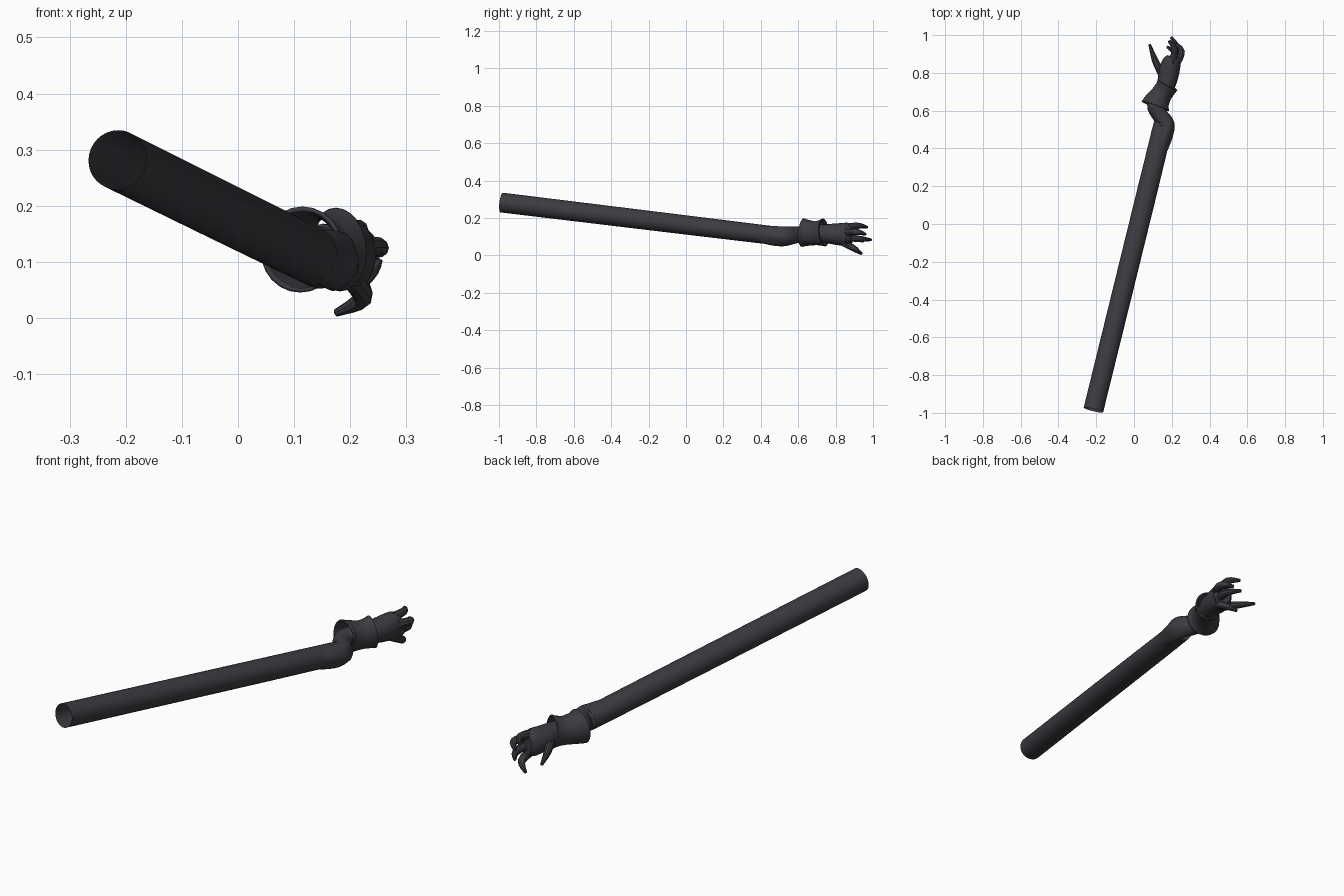
import bpy, bmesh, math
from mathutils import Vector

cube = bpy.data.objects.get("Cube")
if cube:
    bpy.data.objects.remove(cube, do_unlink=True)

mat = bpy.data.materials.new("charcoal")
mat.use_nodes = True
COLOUR = (0.045, 0.044, 0.052, 1)
mat.diffuse_color = COLOUR
mat.node_tree.nodes["Principled BSDF"].inputs["Base Color"].default_value = COLOUR


def spline(keys, steps):
    """Smooth interpolation through key tuples."""
    out = []
    n = len(keys)
    for i in range(n - 1):
        quad = [keys[max(0, min(n - 1, i + k))] for k in (-1, 0, 1, 2)]
        for s in range(steps):
            t = s / steps
            out.append([0.5 * (2 * b + (c - a) * t + (2 * a - 5 * b + 4 * c - d) * t * t
                               + (3 * b - a - 3 * c + d) * t ** 3) for a, b, c, d in zip(*quad)])
    out.append(list(keys[-1]))
    return out


def loft(name, keys, sides=24, steps=4, caps=(False, False), folds=0, thick=0):
    """Tube through keys of (x, y, z, side radius, upright radius, fold depth)."""
    rows = spline([tuple(k) + (0,) * (6 - len(k)) for k in keys], steps)
    bm = bmesh.new()
    rings = []
    for i, row in enumerate(rows):
        before = Vector(rows[max(i - 1, 0)][:3])
        after = Vector(rows[min(i + 1, len(rows) - 1)][:3])
        tangent = (after - before).normalized()
        side = tangent.cross(Vector((0, 0, 1))).normalized()
        upright = side.cross(tangent)
        ring = []
        for k in range(sides):
            a = math.tau * k / sides
            f = 1 + row[5] * math.sin(folds * a + i * 0.4)
            ring.append(bm.verts.new(Vector(row[:3]) + side * math.cos(a) * row[3] * f
                                     + upright * math.sin(a) * row[4] * f))
        rings.append(ring)
    for low, high in zip(rings, rings[1:]):
        for k in range(sides):
            j = (k + 1) % sides
            bm.faces.new((low[k], low[j], high[j], high[k]))
    if caps[0]:
        bm.faces.new(rings[0][::-1])
    if caps[1]:
        bm.faces.new(rings[-1])
    bmesh.ops.recalc_face_normals(bm, faces=bm.faces)
    mesh = bpy.data.meshes.new(name)
    bm.to_mesh(mesh)
    bm.free()
    mesh.materials.append(mat)
    obj = bpy.data.objects.new(name, mesh)
    bpy.context.collection.objects.link(obj)
    if thick:
        mod = obj.modifiers.new("thickness", "SOLIDIFY")
        mod.thickness = thick
    bpy.ops.object.select_all(action="DESELECT")
    obj.select_set(True)
    bpy.context.view_layer.objects.active = obj
    bpy.ops.object.shade_smooth_by_angle(angle=math.radians(35))
    return obj


# Long straight sleeve, open at the shoulder end
loft("upper_sleeve", [(-0.215, -0.985, 0.282, 0.053, 0.053),
                      (0.125, 0.4, 0.114, 0.053, 0.05),
                      (0.135, 0.47, 0.108, 0.045, 0.045, 0.05)],
     sides=32, folds=7, caps=(False, True))

# Bent elbow with cloth folds
loft("elbow", [(0.135, 0.40, 0.112, 0.044, 0.046, 0.02),
               (0.16, 0.475, 0.104, 0.045, 0.052, 0.05),
               (0.17, 0.53, 0.103, 0.044, 0.052, 0.03),
               (0.135, 0.58, 0.108, 0.042, 0.046, 0.02),
               (0.115, 0.63, 0.115, 0.046, 0.042),
               (0.145, 0.69, 0.118, 0.045, 0.045)],
     folds=5, caps=(True, True))

# Flared cuff, wide at both rims
loft("cuff", [(0.113, 0.625, 0.122, 0.077, 0.077),
              (0.123, 0.65, 0.12, 0.067, 0.07),
              (0.148, 0.69, 0.118, 0.056, 0.064),
              (0.167, 0.718, 0.12, 0.056, 0.068),
              (0.178, 0.737, 0.122, 0.059, 0.075)],
     thick=0.007)

# Palm of the glove
loft("palm", [(0.15, 0.69, 0.118, 0.045, 0.05),
              (0.175, 0.755, 0.116, 0.051, 0.052),
              (0.186, 0.81, 0.113, 0.055, 0.058),
              (0.2, 0.86, 0.112, 0.048, 0.062),
              (0.207, 0.885, 0.112, 0.032, 0.052)],
     sides=16, caps=(True, True))

# Fingers and thumb as tapering curled digits
digits = {
    "thumb": [(0.15, 0.79, 0.105), (0.112, 0.865, 0.095), (0.083, 0.95, 0.075)],
    "index_finger": [(0.2, 0.85, 0.15), (0.215, 0.92, 0.158), (0.185, 0.97, 0.15)],
    "middle_finger": [(0.225, 0.85, 0.125), (0.252, 0.915, 0.125), (0.215, 0.96, 0.112)],
    "ring_finger": [(0.22, 0.85, 0.095), (0.23, 0.93, 0.088), (0.195, 0.99, 0.083)],
    "little_finger": [(0.205, 0.84, 0.07), (0.222, 0.9, 0.035), (0.175, 0.938, 0.009)],
}
for name, path in digits.items():
    radii = (0.021, 0.017, 0.007)
    loft(name, [p + (r, r) for p, r in zip(path, radii)],
         sides=10, steps=4, caps=(True, True))

# Raised knuckle plate on the back of the hand
loft("knuckle_ridge", [(0.2, 0.855, 0.168, 0.012, 0.012),
                       (0.235, 0.87, 0.13, 0.017, 0.016),
                       (0.24, 0.87, 0.095, 0.016, 0.016),
                       (0.22, 0.86, 0.06, 0.011, 0.011)],
     sides=10, caps=(True, True))
